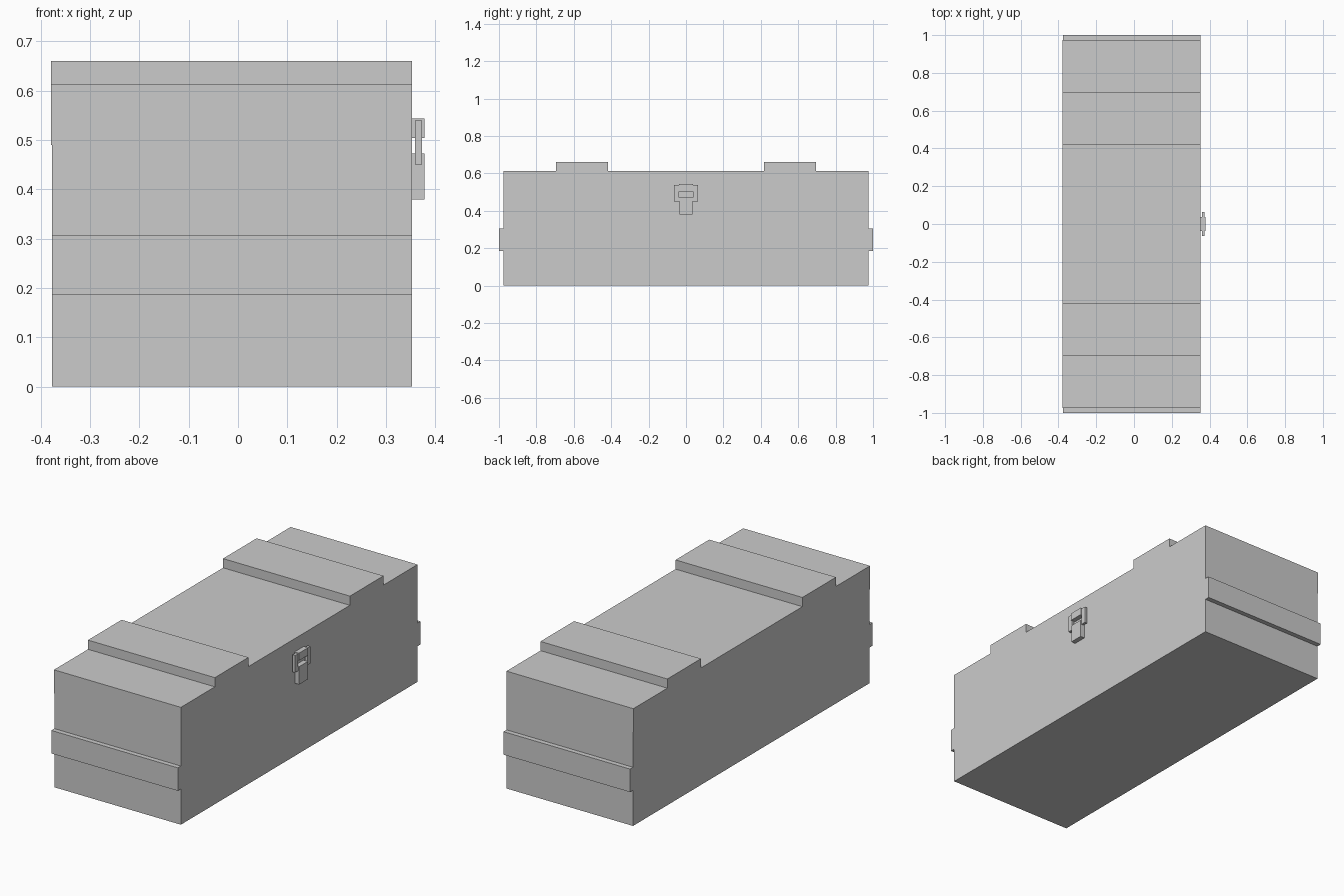
import bpy
import bmesh

if "Cube" in bpy.data.objects:
    bpy.data.objects.remove(bpy.data.objects["Cube"])


def box(name, x, y, z):
    """Axis-aligned box from (min, max) ranges."""
    bm = bmesh.new()
    bmesh.ops.create_cube(bm, size=1)
    for v in bm.verts:
        v.co = [r[0] if c < 0 else r[1] for c, r in zip(v.co, (x, y, z))]
    mesh = bpy.data.meshes.new(name)
    bm.to_mesh(mesh)
    bm.free()
    obj = bpy.data.objects.new(name, mesh)
    bpy.context.collection.objects.link(obj)
    return obj


def mirror_y(obj):
    mod = obj.modifiers.new("mirror", 'MIRROR')
    mod.use_axis = (False, True, False)


BODY_X = (-0.377, 0.353)
LID_X = (-0.379, 0.353)

# Crate base and lid, meeting at the seam
box("crate_body", BODY_X, (-0.975, 0.975), (0, 0.49))
box("crate_lid", LID_X, (-0.975, 0.975), (0.49, 0.612))

# Planks across the lid and handles across the ends
mirror_y(box("lid_planks", LID_X, (0.418, 0.695), (0.612, 0.66)))
mirror_y(box("end_handles", BODY_X, (0.975, 1.0), (0.186, 0.306)))

# Latch: catch on the lid, base on the body, loop joining them
box("latch_catch", (0.353, 0.378), (-0.038, 0.038), (0.504, 0.543))
box("latch_base", (0.353, 0.378), (-0.036, 0.036), (0.379, 0.472))
mirror_y(box("latch_loop_sides", (0.359, 0.373), (0.038, 0.063), (0.45, 0.539)))
box("latch_loop_top", (0.359, 0.373), (-0.038, 0.038), (0.51, 0.539))
box("latch_loop_bottom", (0.359, 0.373), (-0.038, 0.038), (0.45, 0.47))
